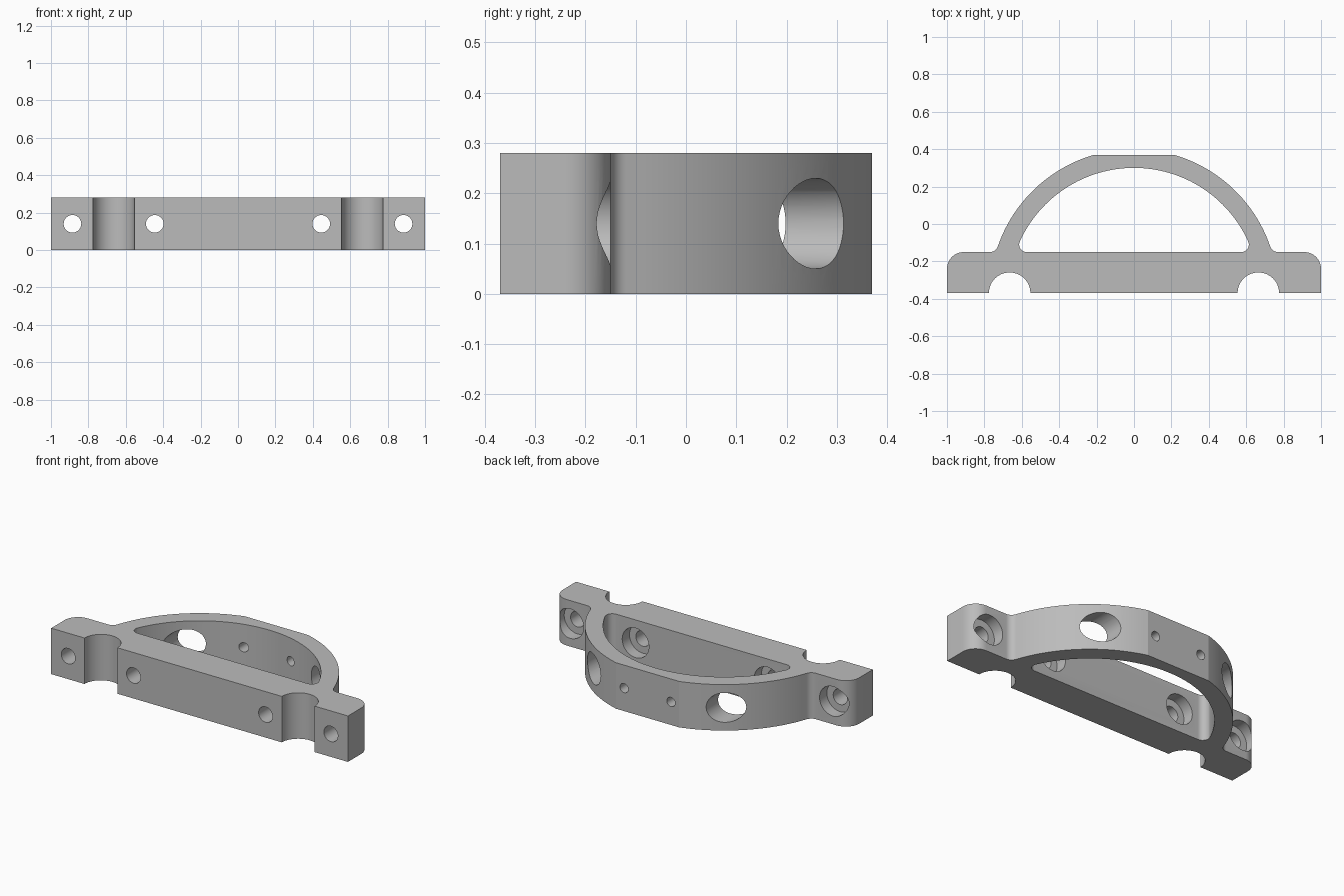
import bpy, bmesh, math

if "Cube" in bpy.data.objects:
    bpy.data.objects.remove(bpy.data.objects["Cube"], do_unlink=True)

HEIGHT = 0.28
FRONT, SHELF, BACK = -0.37, -0.15, 0.37   # y of bar front, bar back, arch flat
R_OUT, R_IN = 0.77, 0.67                  # arch radii, centred on the bar front
SEAT = 0.22                               # counterbore floor, measured as -y

metal = bpy.data.materials.new("satin grey")
metal.use_nodes = True
grey = (0.5, 0.5, 0.5, 1)
metal.diffuse_color = grey
metal.node_tree.nodes["Principled BSDF"].inputs["Base Color"].default_value = grey


def arc(cx, cy, r, start, end, n):
    """Points along an arc, angles in radians."""
    steps = [start + (end - start) * i / n for i in range(n + 1)]
    return [(cx + r * math.cos(a), cy + r * math.sin(a)) for a in steps]


def mirrored(half):
    """Close a right-hand half profile with its mirror image."""
    return half + [(-x, y) for x, y in reversed(half) if x > 1e-6]


def prism(name, points, z0, z1):
    bm = bmesh.new()
    face = bm.faces.new([bm.verts.new((x, y, z0)) for x, y in points])
    top = bmesh.ops.extrude_face_region(bm, geom=[face])["geom"]
    verts = [v for v in top if isinstance(v, bmesh.types.BMVert)]
    bmesh.ops.translate(bm, verts=verts, vec=(0, 0, z1 - z0))
    bmesh.ops.recalc_face_normals(bm, faces=bm.faces)
    mesh = bpy.data.meshes.new(name)
    bm.to_mesh(mesh)
    bm.free()
    obj = bpy.data.objects.new(name, mesh)
    bpy.context.collection.objects.link(obj)
    mesh.materials.append(metal)
    return obj


def bore(x, radius, y0, y1):
    """Cylindrical cutter running along y at mid height."""
    bpy.ops.mesh.primitive_cylinder_add(
        vertices=48, radius=radius, depth=y1 - y0,
        location=(x, (y0 + y1) / 2, HEIGHT / 2), rotation=(math.pi / 2, 0, 0))
    obj = bpy.context.object
    obj.name = "bore_cutter"
    obj.data.materials.append(metal)
    return obj


def cut(target, cutter):
    cutter.hide_render = True
    mod = target.modifiers.new("cut", "BOOLEAN")
    mod.operation, mod.solver, mod.object = "DIFFERENCE", "EXACT", cutter
    bpy.ops.object.select_all(action="DESELECT")
    bpy.context.view_layer.objects.active = target
    target.select_set(True)
    bpy.ops.object.modifier_apply(modifier=mod.name)
    bpy.data.objects.remove(cutter, do_unlink=True)


quarter = math.pi / 2

# Outer outline: bar with round notches, rounded ends and filleted arch
f = 0.045
fx = math.sqrt((R_OUT + f) ** 2 - (SHELF + f - FRONT) ** 2)
foot = math.atan2(SHELF + f - FRONT, fx)
corner = 0.09
outline = arc(0.665, FRONT, 0.111, math.pi, 0, 28)
outline += [(1, FRONT)]
outline += arc(1 - corner, SHELF - corner, corner, 0, quarter, 12)
outline += arc(fx, SHELF + f, f, 3 * quarter, math.pi + foot, 8)
outline += arc(0, FRONT, R_OUT, foot, math.asin((BACK - FRONT) / R_OUT), 24)[1:]
bracket = prism("arched_bracket", mirrored(outline), 0, HEIGHT)

# Opening between bar and arch
g = 0.04
gx = math.sqrt((R_IN - g) ** 2 - (SHELF + g - FRONT) ** 2)
heel = math.atan2(SHELF + g - FRONT, gx)
opening = arc(gx, SHELF + g, g, -quarter, heel, 14)
opening += arc(0, FRONT, R_IN, heel, quarter, 32)[1:]
cut(bracket, prism("opening_cutter", mirrored(opening), -0.1, HEIGHT + 0.1))

# Counterbored screw holes; the inner pair's bores also pass through the arch
for side in (-1, 1):
    for x in (0.445, 0.885):
        cut(bracket, bore(side * x, 0.09, -SEAT, 0.6))
        cut(bracket, bore(side * x, 0.047, -0.5, -SEAT + 0.03))
    # Small holes through the flat of the arch
    cut(bracket, bore(side * 0.158, 0.028, 0.1, 0.6))

bpy.ops.object.select_all(action="DESELECT")
bpy.context.view_layer.objects.active = bracket
bracket.select_set(True)
bpy.ops.object.shade_smooth_by_angle(angle=math.radians(12))
